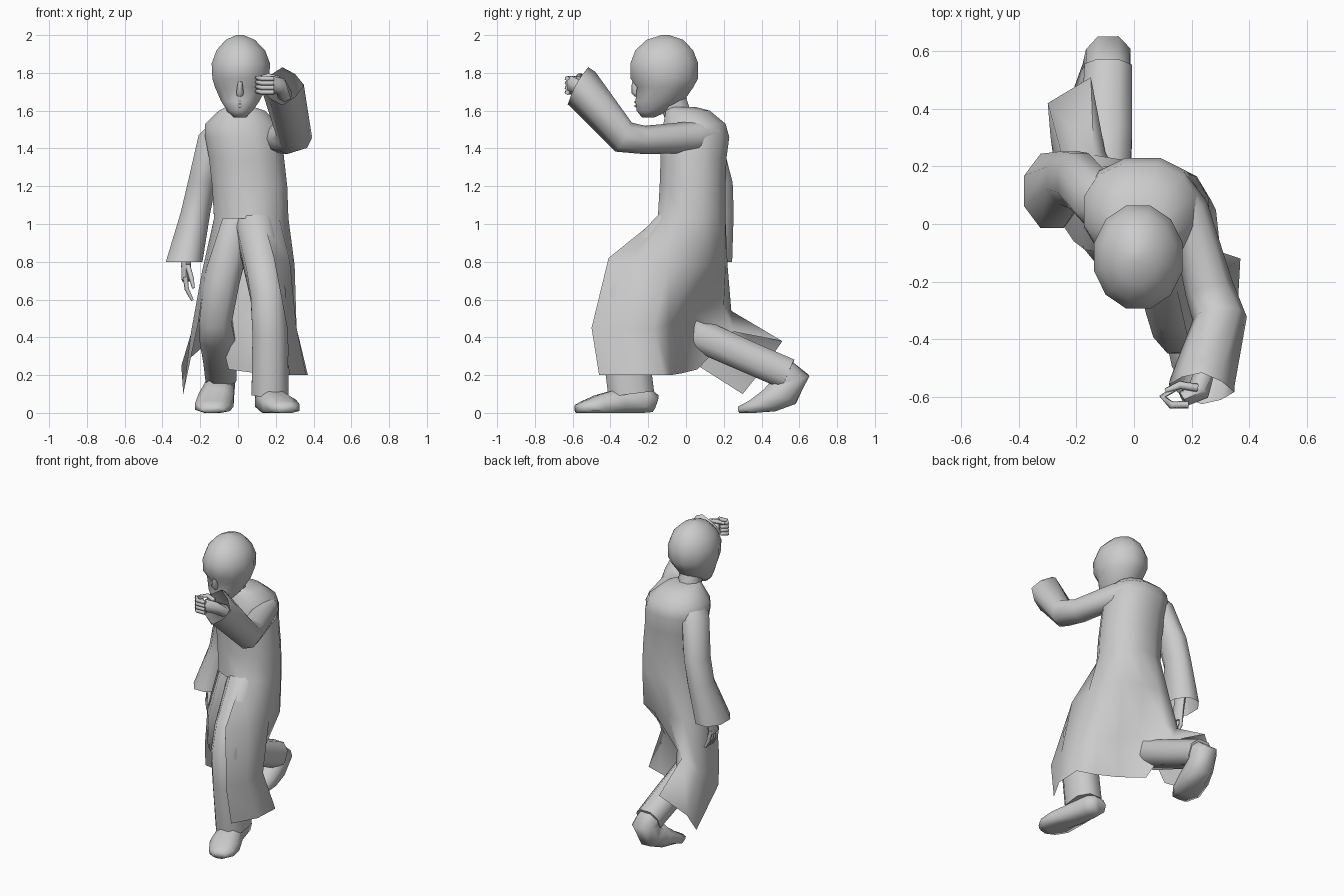
import bpy, bmesh, math
from mathutils import Vector


def finish(name, bm, angle=75):
    bmesh.ops.recalc_face_normals(bm, faces=bm.faces[:])
    me = bpy.data.meshes.new(name)
    bm.to_mesh(me)
    bm.free()
    ob = bpy.data.objects.new(name, me)
    bpy.context.collection.objects.link(ob)
    bpy.ops.object.select_all(action='DESELECT')
    ob.select_set(True)
    bpy.context.view_layer.objects.active = ob
    bpy.ops.object.shade_smooth_by_angle(angle=math.radians(angle))
    return ob


def loft(bm, pts, n=8, hint=(1, 0, 0), caps=(True, True), flat=False, power=1.0,
         tweak=None, level=False, phase=0.5):
    """Loft elliptical rings (x, y, z, half width, half depth[, power]) along a path."""
    P = [Vector(p[:3]) for p in pts]
    rings = []
    for i, p in enumerate(pts):
        a = (P[i] - P[i - 1]).normalized() if i else Vector()
        b = (P[i + 1] - P[i]).normalized() if i < len(P) - 1 else Vector()
        t = Vector((0, 0, 1)) if level else (a + b).normalized()
        s = Vector(hint)
        s = (s - t * s.dot(t)).normalized()
        u = t.cross(s)
        w = p[5] if len(p) > 5 else power
        ring = []
        for k in range(n):
            q = 2 * math.pi * (k + phase) / n
            c, d = math.cos(q), math.sin(q)
            c = math.copysign(abs(c) ** w, c)
            d = math.copysign(abs(d) ** w, d)
            v = P[i] + s * c * p[3] + u * d * p[4]
            if flat:
                v.z = max(v.z, 0)
            ring.append(bm.verts.new(tweak(v) if tweak else v))
        rings.append(ring)
    for r0, r1 in zip(rings, rings[1:]):
        for k in range(n):
            bm.faces.new((r0[k], r0[(k + 1) % n], r1[(k + 1) % n], r1[k]))
    if caps[0]:
        bm.faces.new(rings[0])
    if caps[1]:
        bm.faces.new(rings[-1])


def tube(name, pts, **kw):
    bm = bmesh.new()
    loft(bm, pts, **kw)
    return finish(name, bm)


# Head with shallow eye sockets
def sockets(v):
    if v.y < -0.2 and 1.70 < v.z < 1.76 and 0.03 < abs(v.x - 0.015) < 0.12:
        v.y += 0.02
    return v


tube("head", [(.01, -.20, 1.565, .035, .035), (.01, -.175, 1.60, .07, .09),
              (.012, -.14, 1.65, .105, .132), (.015, -.12, 1.725, .142, .165),
              (.015, -.115, 1.77, .156, .185), (.015, -.115, 1.85, .160, .186),
              (.015, -.115, 1.92, .133, .158), (.012, -.112, 1.975, .08, .10),
              (.01, -.11, 2.0, .02, .02)], n=12, tweak=sockets, level=True)
tube("nose", [(.012, -.275, 1.755, .012, .012), (.01, -.265, 1.70, .022, .025),
              (.01, -.25, 1.675, .018, .014)], n=6)
for z in (1.625, 1.645):
    tube("lip", [(-.03, -.233, z, .008, .007), (.01, -.262, z, .012, .009),
                 (.05, -.233, z, .008, .007)], n=6, hint=(0, 1, 0))
tube("neck", [(.005, -.03, 1.54, .075, .075), (.01, -.08, 1.68, .075, .08)])

# Coat: closed upper body welded to an open skirt
coat = bmesh.new()
loft(coat, [(.01, -.025, 1.62, .075, .075), (.02, .01, 1.60, .125, .12),
            (.02, .045, 1.53, .20, .17), (.03, .045, 1.46, .21, .19),
            (.045, .04, 1.35, .205, .18), (.062, .035, 1.2, .205, .18),
            (.07, .03, 1.03, .203, .185)], n=12, caps=(True, False), power=.9, level=True)
# Skirt columns from the right front edge around the back to the left front edge
skirt = [
    [(.13, -.149, 1.03), (.19, -.41, .82), (.26, -.50, .45), (.27, -.46, .20)],
    [(.219, -.105, 1.03), (.275, -.28, .80), (.31, -.34, .45), (.36, -.30, .20)],
    [(.267, -.025, 1.03), (.30, -.09, .78), (.31, -.17, .45), (.37, -.12, .20)],
    [(.267, .085, 1.03), (.285, .05, .78), (.22, -.09, .47), (.25, -.08, .20)],
    [(.219, .165, 1.03), (.22, .15, .78), (.10, -.03, .49), (.10, -.02, .21)],
    [(.13, .209, 1.03), (.10, .21, .78), (-.02, .04, .53), (-.05, .06, .23)],
    [(.01, .209, 1.03), (-.02, .22, .78), (-.07, .20, .56), (-.10, .25, .43)],
    [(-.079, .165, 1.03), (-.12, .20, .78), (-.14, .24, .54), (-.15, .51, .38)],
    [(-.127, .085, 1.03), (-.18, .12, .75), (-.24, .20, .45), (-.30, .42, .25)],
    [(-.127, -.025, 1.03), (-.19, .02, .75), (-.25, .10, .42), (-.29, .30, .10)],
    [(-.079, -.105, 1.03), (-.17, -.09, .75), (-.21, -.06, .48), (-.25, .0, .29)],
]
grid = [[coat.verts.new(p) for p in c] for c in skirt]
for a, b in zip(grid, grid[1:]):
    for j in range(3):
        coat.faces.new((a[j], a[j + 1], b[j + 1], b[j]))
bmesh.ops.remove_doubles(coat, verts=coat.verts[:], dist=.006)
finish("long_coat", coat)

# Trousers
tube("front_trouser_leg", [(.08, .02, 1.08, .10, .11), (.095, -.045, .98, .115, .13),
                           (.135, -.26, .75, .10, .13), (.16, -.34, .62, .10, .12),
                           (.17, -.33, .42, .10, .13), (.17, -.29, .10, .105, .13)], power=.85)
tube("rear_trouser_leg", [(.02, .02, 1.08, .10, .11), (-.02, .0, .96, .10, .13),
                          (-.085, -.03, .7, .10, .12), (-.12, .0, .49, .092, .10),
                          (-.11, .06, .415, .1, .095), (-.095, .32, .30, .095, .09),
                          (-.09, .54, .205, .088, .09)], power=.85)

# Boots
tube("front_boot", [(.15, -.165, .05, .065, .05), (.16, -.22, .07, .075, .08),
                    (.18, -.34, .06, .085, .075), (.22, -.46, .035, .10, .065),
                    (.25, -.54, .025, .085, .04), (.26, -.58, .02, .045, .025)],
     flat=True, power=.85)
tube("rear_boot", [(-.09, .50, .22, .08, .085), (-.09, .57, .18, .083, .09),
                   (-.10, .52, .115, .085, .095), (-.115, .45, .07, .10, .07),
                   (-.135, .35, .03, .10, .04), (-.14, .28, .015, .06, .02)],
     flat=True, power=.85)

# Sleeves, open at the pointed cuffs
tube("raised_sleeve", [(.12, .14, 1.48, .07, .07), (.19, .05, 1.46, .07, .085),
                       (.26, -.22, 1.445, .085, .075), (.298, -.33, 1.46, .095, .088),
                       (.238, -.55, 1.718, .113, .112, 1.4),
                       (.235, -.572, 1.73, .115, .114, 1.5)], caps=(True, False), phase=0)
tube("lowered_sleeve", [(-.07, .06, 1.565, .05, .06), (-.13, .085, 1.47, .085, .105),
                        (-.19, .15, 1.22, .082, .105), (-.225, .16, 1.06, .085, .10),
                        (-.285, .115, .80, .105, .14)], n=8, caps=(True, False), level=True)

# Raised fist: wrist, palm, curled fingers and thumb
tube("raised_palm", [(.25, -.50, 1.68, .04, .04), (.225, -.58, 1.73, .04, .045),
                     (.17, -.61, 1.735, .03, .05)], n=6, hint=(0, 1, 0))
for i in range(4):
    z = 1.77 - i * .024
    tube("raised_finger", [(.19, -.628, z, .014, .014), (.13, -.63, z, .014, .014),
                           (.10, -.60, z + .004, .013, .013), (.14, -.575, z, .01, .01)],
         n=5, hint=(0, 0, 1))
tube("raised_thumb", [(.22, -.57, 1.77, .015, .015), (.16, -.56, 1.785, .015, .015),
                      (.11, -.58, 1.775, .009, .009)], n=5, hint=(0, 0, 1))

# Lowered hand: palm, fingers and thumb
tube("lowered_palm", [(-.275, .13, .88, .032, .04), (-.275, .11, .79, .03, .045),
                      (-.275, .095, .70, .026, .05)], n=6)
for i in range(4):
    y = .055 + i * .026
    tube("lowered_finger", [(-.278, y, .72, .014, .013), (-.27, y, .655, .013, .012),
                            (-.24, y, .595, .008, .008)], n=5)
tube("lowered_thumb", [(-.265, .07, .78, .015, .015), (-.245, .03, .71, .014, .014),
                       (-.235, .025, .66, .008, .008)], n=5)
